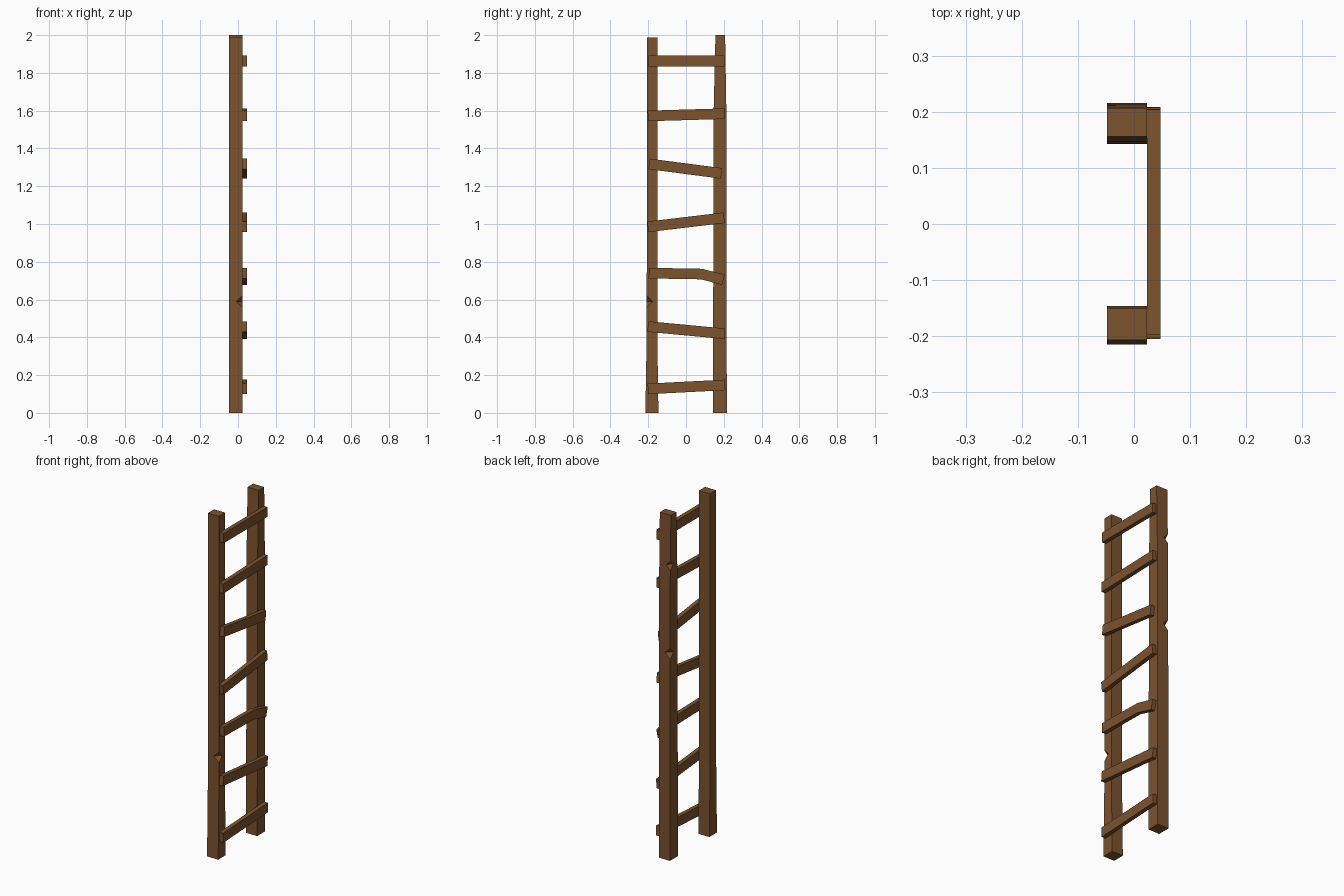
import bpy, bmesh
from mathutils import Vector

if "Cube" in bpy.data.objects:
    bpy.data.objects.remove(bpy.data.objects["Cube"])

wood = bpy.data.materials.new("brown wood")
wood.diffuse_color = (0.2, 0.085, 0.027, 1)
wood.use_nodes = True
wood.node_tree.nodes["Principled BSDF"].inputs["Base Color"].default_value = wood.diffuse_color


def make_object(name, bm):
    bmesh.ops.recalc_face_normals(bm, faces=bm.faces)
    me = bpy.data.meshes.new(name)
    bm.to_mesh(me)
    bm.free()
    me.materials.append(wood)
    ob = bpy.data.objects.new(name, me)
    bpy.context.collection.objects.link(ob)
    return ob


def loft(name, rings):
    """Join a stack of four-point rings into a closed bar."""
    bm = bmesh.new()
    loops = [[bm.verts.new(p) for p in r] for r in rings]
    for a, b in zip(loops, loops[1:]):
        for i in range(4):
            j = (i + 1) % 4
            bm.faces.new((a[i], a[j], b[j], b[i]))
    bm.faces.new(loops[0][::-1])
    bm.faces.new(loops[-1])
    return make_object(name, bm)


def rail(name, sections):
    """Upright from (z, y0, y1) sections."""
    x0, x1 = -0.048, 0.023
    return loft(name, [[(x0, a, z), (x1, a, z), (x1, b, z), (x0, b, z)]
                       for z, a, b in sections])


def rung(name, path, h=0.056):
    """Flat slat along (y, z) centre points, ends cut square."""
    x0, x1 = 0.023, 0.047
    pts = [Vector(p) for p in path]
    rings = []
    for i, p in enumerate(pts):
        d = (pts[min(i + 1, len(pts) - 1)] - pts[max(i - 1, 0)]).normalized()
        n = Vector((-d.y, d.x)) * h / 2
        a, b = p - n, p + n
        rings.append([(x0, *a), (x1, *a), (x1, *b), (x0, *b)])
    return loft(name, rings)


def notch(ob, x, y, z, r):
    """Chip a corner with an octahedron cutter."""
    bm = bmesh.new()
    ax = [Vector((r, 0, 0)), Vector((0, r, 0)), Vector((-r, 0, 0)), Vector((0, -r, 0))]
    c = Vector((x, y, z))
    ring = [bm.verts.new(c + v) for v in ax]
    top, bot = (bm.verts.new(c + Vector((0, 0, s * r))) for s in (1, -1))
    for i in range(4):
        bm.faces.new((ring[i], ring[(i + 1) % 4], top))
        bm.faces.new((ring[(i + 1) % 4], ring[i], bot))
    cutter = make_object("notch_cutter", bm)
    cutter.hide_render = True
    mod = ob.modifiers.new("notch", 'BOOLEAN')
    mod.operation, mod.object, mod.solver = 'DIFFERENCE', cutter, 'EXACT'
    dg = bpy.context.evaluated_depsgraph_get()
    me = bpy.data.meshes.new_from_object(ob.evaluated_get(dg))
    ob.modifiers.clear()
    ob.data = me
    bpy.data.objects.remove(cutter)


# Uprights
front = rail("front_rail", [(0, -0.215, -0.146), (0.42, -0.208, -0.152), (1.988, -0.207, -0.151)])
back = rail("back_rail", [(0, 0.143, 0.216), (1.58, 0.146, 0.214), (2.0, 0.156, 0.207)])

# Chipped corners
notch(front, 0.0235, -0.2085, 0.59, 0.033)
notch(back, -0.0485, 0.2155, 1.71, 0.031)
notch(back, -0.0485, 0.2160, 1.20, 0.035)

# Rungs, bottom to top
RUNGS = [
    [(-0.202, 0.127), (0.207, 0.148)],
    [(-0.202, 0.457), (0.205, 0.419)],
    [(-0.197, 0.740), (0.082, 0.735), (0.198, 0.705)],
    [(-0.202, 0.985), (0.202, 1.033)],
    [(-0.195, 1.318), (0.188, 1.268)],
    [(-0.202, 1.572), (0.204, 1.584)],
    [(-0.198, 1.863), (0.204, 1.863)],
]
for i, path in enumerate(RUNGS):
    rung(f"rung_{i + 1}", path)
